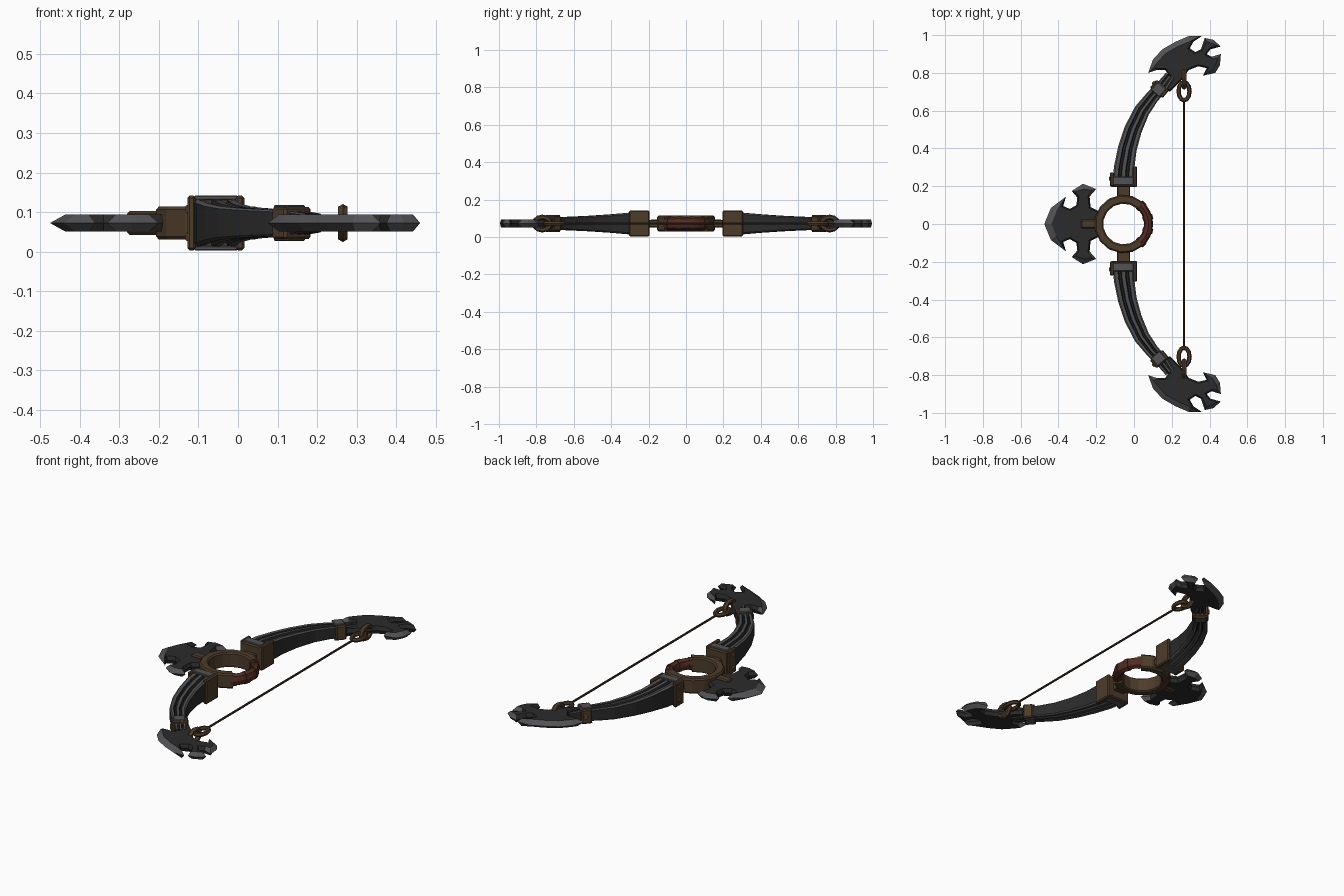
import bpy, bmesh, math
from mathutils import Vector, Matrix

if "Cube" in bpy.data.objects:
    bpy.data.objects.remove(bpy.data.objects["Cube"])

ZC = 0.0725          # mid height of the whole bow
RX = -0.055          # ring centre on x


def material(name, rgb):
    m = bpy.data.materials.new(name)
    m.diffuse_color = (*rgb, 1)
    m.use_nodes = True
    m.node_tree.nodes["Principled BSDF"].inputs["Base Color"].default_value = m.diffuse_color
    return m


IRON = material("dark iron", (0.024, 0.024, 0.025))
STEEL = material("worn steel", (0.085, 0.085, 0.09))
BROWN = material("bronze brown", (0.075, 0.045, 0.023))
RED = material("red leather", (0.085, 0.026, 0.016))
TAN = material("tan stud", (0.2, 0.125, 0.06))
CORD = material("dark cord", (0.045, 0.027, 0.016))


def build(name, verts, faces, mats, rule=None, mirror=False, smooth=False):
    """Mesh object; rule(face) gives the material index; mirror copies across y."""
    bm = bmesh.new()
    vs = [bm.verts.new(v) for v in verts]
    for f in faces:
        bm.faces.new([vs[i] for i in f])
    bmesh.ops.recalc_face_normals(bm, faces=bm.faces)
    for f in bm.faces:
        f.smooth = smooth
        f.material_index = rule(f) if rule else 0
    me = bpy.data.meshes.new(name)
    bm.to_mesh(me)
    bm.free()
    for m in mats:
        me.materials.append(m)
    ob = bpy.data.objects.new(name, me)
    bpy.context.collection.objects.link(ob)
    if mirror:
        mod = ob.modifiers.new("Mirror", 'MIRROR')
        mod.use_axis = (False, True, False)
        mod.use_mirror_merge = False
    return ob


def box(name, c, size, mat, angle=0, bevel=0.006, mirror=True):
    bm = bmesh.new()
    bmesh.ops.create_cube(bm, size=1, matrix=Matrix.Translation(c) @ Matrix.Rotation(angle, 4, 'Z')
                          @ Matrix.Diagonal((*size, 1)))
    if bevel:
        bmesh.ops.bevel(bm, geom=bm.edges[:], offset=bevel, segments=1, affect='EDGES')
    bm.verts.index_update()
    v = [p.co.copy() for p in bm.verts]
    f = [[q.index for q in p.verts] for p in bm.faces]
    bm.free()
    return build(name, v, f, [mat], mirror=mirror)


def sweep(name, rings, mats, rule=None, closed=False, mirror=False, smooth=False):
    """Skin a list of equal-length closed cross-sections."""
    n, k = len(rings[0]), len(rings)
    verts = [p for r in rings for p in r]
    faces = [(i * n + j, i * n + (j + 1) % n, (i + 1) % k * n + (j + 1) % n, (i + 1) % k * n + j)
             for i in range(k if closed else k - 1) for j in range(n)]
    if not closed:
        faces += [list(range(n)), list(range((k - 1) * n, k * n))]
    return build(name, verts, faces, mats, rule, mirror, smooth)


def blade(name, pts, half, mirror):
    """Flat blade; each point is x, y, bevel width (wide = honed edge)."""
    n = len(pts)
    P = [Vector(p[:2]) for p in pts]
    area = sum(P[i].x * P[(i + 1) % n].y - P[(i + 1) % n].x * P[i].y for i in range(n))
    sg = 1 if area > 0 else -1
    inner = []
    for i in range(n):
        a, b = (P[i] - P[i - 1]).normalized(), (P[(i + 1) % n] - P[i]).normalized()
        na, nb = Vector((-a.y, a.x)) * sg, Vector((-b.y, b.x)) * sg
        d = (na + nb).normalized()
        inner.append(P[i] + d * pts[i][2] * min(1.4, 1 / max(0.3, d.dot(na))))
    verts = [(p.x, p.y, ZC) for p in P]
    for s in (half, -half):
        verts += [(p.x, p.y, ZC + s) for p in inner]
    faces = [list(range(n, 2 * n)), list(range(2 * n, 3 * n))]
    for o in (n, 2 * n):
        faces += [(i, (i + 1) % n, o + (i + 1) % n, o + i) for i in range(n)]
    return build(name, verts, faces, [IRON, STEEL],
                 lambda f: 1 if 0.5 < abs(f.normal.z) < 0.98 else 0, mirror)


# Tip blades
W, T = 0.028, 0.008
blade("tip_blade", [
    (0.075, 0.80, W), (0.10, 0.87, W), (0.15, 0.925, W), (0.22, 0.965, W), (0.29, 0.995, W),
    (0.36, 0.995, 0.015), (0.315, 0.965, T), (0.295, 0.93, T), (0.325, 0.91, T), (0.355, 0.925, T),
    (0.375, 0.985, 0.015), (0.42, 0.975, 0.02), (0.46, 0.94, 0.015), (0.405, 0.925, T),
    (0.385, 0.90, T), (0.41, 0.885, T), (0.46, 0.90, 0.02), (0.455, 0.84, 0.022), (0.43, 0.80, 0.02),
    (0.365, 0.785, T), (0.385, 0.825, T), (0.34, 0.835, T), (0.29, 0.815, T), (0.255, 0.765, T),
    (0.19, 0.70, T), (0.14, 0.73, T), (0.185, 0.785, T), (0.165, 0.815, T), (0.12, 0.815, T)], 0.021, True)

# Front blade, symmetric about y
half = [(-0.44, 0.085, 0.035), (-0.36, 0.145, 0.02), (-0.375, 0.095, T), (-0.34, 0.08, T),
        (-0.305, 0.10, T), (-0.30, 0.14, T), (-0.33, 0.175, 0.015), (-0.27, 0.213, 0.025),
        (-0.20, 0.185, 0.018), (-0.235, 0.145, T), (-0.23, 0.09, T), (-0.17, 0.06, T)]
blade("front_blade", [(-0.475, 0, 0.035)] + half + [(x, -y, w) for x, y, w in reversed(half)], 0.021, False)
box("front_blade_mount", (-0.235, 0, ZC), (0.09, 0.045, 0.06), BROWN, mirror=False)

# Limbs: grooved top and bottom, tapering along a curve (x, y, half width, half height)
path = [(-0.058, 0.22, 0.056, 0.062), (-0.052, 0.30, 0.054, 0.058), (-0.035, 0.40, 0.050, 0.049),
        (-0.005, 0.50, 0.047, 0.042), (0.042, 0.60, 0.042, 0.037), (0.095, 0.67, 0.036, 0.034),
        (0.15, 0.73, 0.032, 0.030), (0.19, 0.785, 0.026, 0.024)]
prof = [(-1, 0.86), (-0.84, 1), (-0.52, 0.95), (-0.42, 0.62), (-0.28, 0.62), (-0.17, 0.98),
        (0.17, 0.98), (0.28, 0.62), (0.42, 0.62), (0.52, 0.95), (0.84, 1), (1, 0.86)]
prof += [(u, -v) for u, v in reversed(prof)]
rings = []
for i, (x, y, w, h) in enumerate(path):
    a, b = path[max(i - 1, 0)], path[min(i + 1, len(path) - 1)]
    t = Vector((b[0] - a[0], b[1] - a[1])).normalized()
    rings.append([(x + t.y * u * w, y - t.x * u * w, ZC + v * h) for u, v in prof])
ridge = {0, 1, 5, 9, 10}
n = len(prof)


def limb_rule(f):
    j = sorted({v.index % n for v in f.verts})
    return 1 if len(f.verts) == 4 and (j[0] in ridge or n - 2 - j[0] in ridge) and j[1] - j[0] == 1 else 0


def indexed_sweep():
    verts = [p for r in rings for p in r]
    bm_faces = [(i * n + j, i * n + (j + 1) % n, (i + 1) * n + (j + 1) % n, (i + 1) * n + j)
                for i in range(len(rings) - 1) for j in range(n)]
    ob = build("limb", verts, bm_faces + [list(range(n)), list(range(len(verts) - n, len(verts)))],
               [IRON, STEEL], None, True)
    for p in ob.data.polygons:
        j = sorted({k % n for k in p.vertices})
        if len(j) == 2 and j[1] - j[0] == 1 and (j[0] in ridge or n - 2 - j[0] in ridge):
            p.material_index = 1
    return ob


indexed_sweep()

# Limb root brackets with cheeks, cap plates and studs
box("limb_connector", (RX, 0.17, ZC), (0.07, 0.09, 0.04), BROWN, bevel=0.004)
box("limb_bracket", (-0.055, 0.22, ZC), (0.135, 0.05, 0.128), BROWN)
box("bracket_inner_cheek", (0.005, 0.25, ZC), (0.022, 0.11, 0.138), BROWN)
box("bracket_outer_cheek", (-0.117, 0.235, ZC), (0.022, 0.075, 0.138), BROWN)
for s in (1, -1):
    box("bracket_cap", (-0.056, 0.228, ZC + s * 0.064), (0.11, 0.045, 0.012), STEEL, bevel=0.003)
    box("bracket_stud", (-0.128, 0.24, ZC + s * 0.035), (0.009, 0.022, 0.022), TAN, bevel=0.003)

# Limb end collars
ang = math.radians(50)
box("tip_collar", (0.135, 0.715, ZC), (0.055, 0.088, 0.082), BROWN, ang)
for s in (1, -1):
    box("tip_collar_plate", (0.13, 0.712, ZC + s * 0.041), (0.055, 0.06, 0.01), STEEL, ang, 0.003)
box("tip_collar_stud", (0.107, 0.745, ZC), (0.02, 0.02, 0.025), TAN, ang, 0.003)


# Central ring, open where the grip sits
def arc(a0, a1, steps, section):
    out = []
    for i in range(steps + 1):
        a = math.radians(a0 + (a1 - a0) * i / steps)
        out.append([(RX + r * math.cos(a), r * math.sin(a), ZC + z) for r, z in section])
    return out


sec = [(0.108, -0.036), (0.108, 0.036), (0.116, 0.042), (0.148, 0.042), (0.155, 0.034),
       (0.155, -0.034), (0.148, -0.042), (0.116, -0.042)]
sweep("centre_ring", arc(48, 312, 11, sec), [BROWN])

# Leather grip with wrapped bands
tube = [(0.132 + 0.024 * math.cos(k * math.pi / 4), 0.034 * math.sin(k * math.pi / 4)) for k in range(8)]
band = [(0.132 + (r - 0.132) * 1.15, z * 1.1) for r, z in tube]
sweep("grip", arc(-52, 52, 8, tube), [RED], smooth=False)
for a in (-46, -15, 15, 46):
    sweep("grip_band", arc(a - 5, a + 5, 2, band), [RED])


# Chain links: stadium loops
def link(name, cy, half_len, half_wid, r, upright):
    loop = []
    for i in range(12):
        a = 2 * math.pi * i / 12
        c, s = math.cos(a), math.sin(a)
        ring = []
        for k in range(6):
            b = k * math.pi / 3
            u = (half_wid - r + r * math.cos(b)) * c
            v = (half_len - r + r * math.cos(b)) * s
            w = r * math.sin(b)
            ring.append((0.265 + w, cy + v, ZC + u) if upright else (0.265 + u, cy + v, ZC + w))
        loop.append(ring)
    sweep(name, loop, [BROWN], closed=True, mirror=True)


link("flat_link", 0.703, 0.06, 0.041, 0.012, False)
link("upright_link", 0.768, 0.057, 0.048, 0.014, True)

# Bow string
sweep("bow_string", [[(0.265 + 0.006 * math.cos(k * math.pi / 3), y, ZC + 0.006 * math.sin(k * math.pi / 3))
                      for k in range(6)] for y in (-0.66, 0.66)], [CORD])
